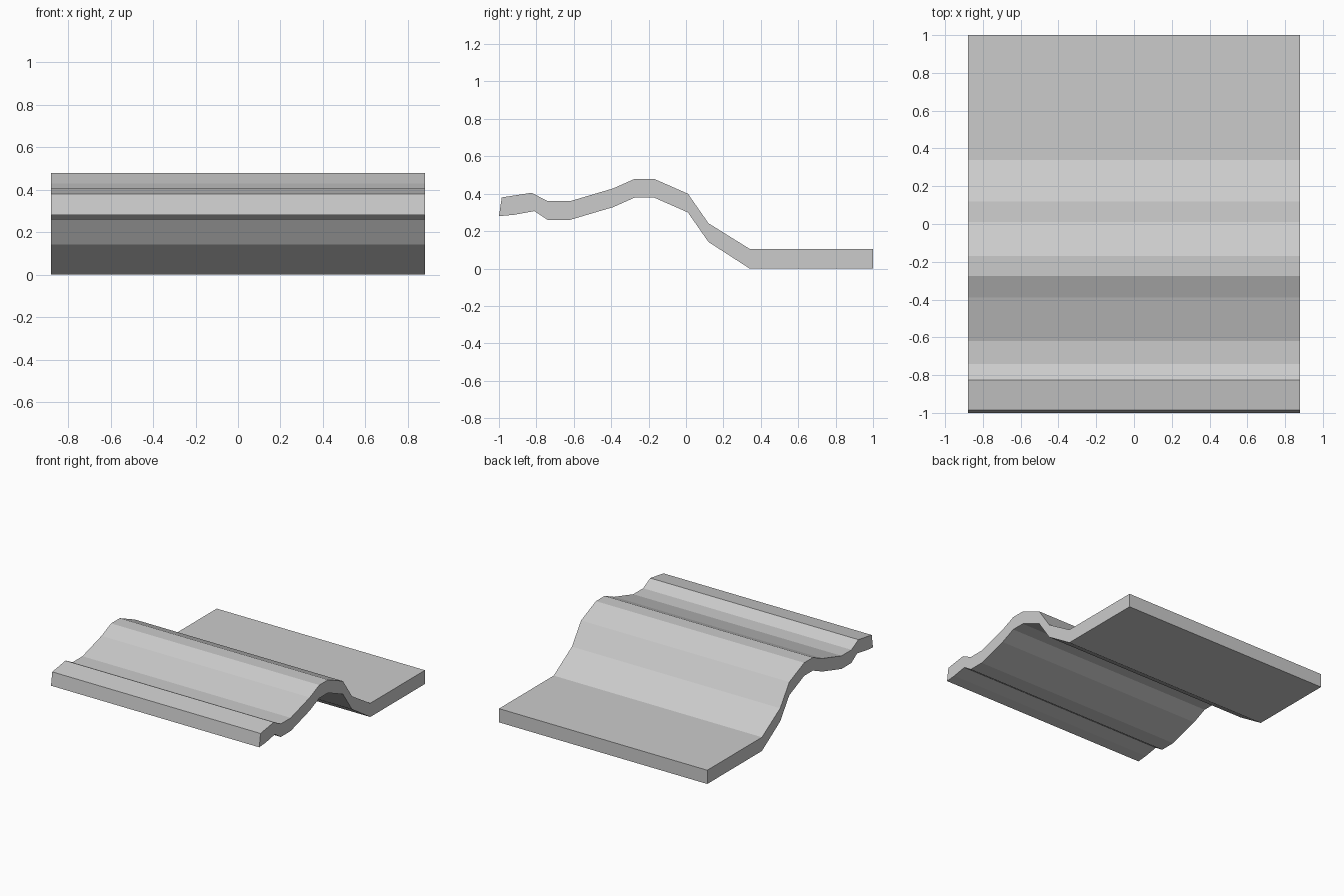
import bpy
import bmesh

if "Cube" in bpy.data.objects:
    bpy.data.objects.remove(bpy.data.objects["Cube"])

HALF_WIDTH = 0.88
THICKNESS = 0.10

grey = bpy.data.materials.new("light grey")
grey.diffuse_color = (0.6, 0.6, 0.6, 1)
grey.use_nodes = True
grey.node_tree.nodes["Principled BSDF"].inputs["Base Color"].default_value = grey.diffuse_color

# Upper line of the wavy sheet as (y, z), front to back
top = [(-0.985, 0.38), (-0.825, 0.405), (-0.74, 0.36), (-0.62, 0.36),
       (-0.39, 0.428), (-0.275, 0.479), (-0.17, 0.479), (0.01, 0.40),
       (0.12, 0.242), (0.34, 0.105), (1.0, 0.105)]

# Lower line: the same wave dropped by the thickness, with a slanted front lip
bottom = [(-1.0, 0.28), (-0.92, 0.287), (-0.81, 0.307)]
bottom += [(y, z - THICKNESS) for y, z in top[2:-2]]
bottom += [(0.34, 0.0), (1.0, 0.0)]

# Extrude the closed profile across the width
bm = bmesh.new()
profile = bm.faces.new([bm.verts.new((-HALF_WIDTH, y, z))
                        for y, z in top + bottom[::-1]])
swept = bmesh.ops.extrude_face_region(bm, geom=[profile], use_keep_orig=True)
moved = [g for g in swept["geom"] if isinstance(g, bmesh.types.BMVert)]
bmesh.ops.translate(bm, vec=(2 * HALF_WIDTH, 0, 0), verts=moved)
bmesh.ops.recalc_face_normals(bm, faces=bm.faces)

mesh = bpy.data.meshes.new("wavy_panel")
bm.to_mesh(mesh)
bm.free()
mesh.materials.append(grey)
panel = bpy.data.objects.new("wavy_panel", mesh)
bpy.context.collection.objects.link(panel)
